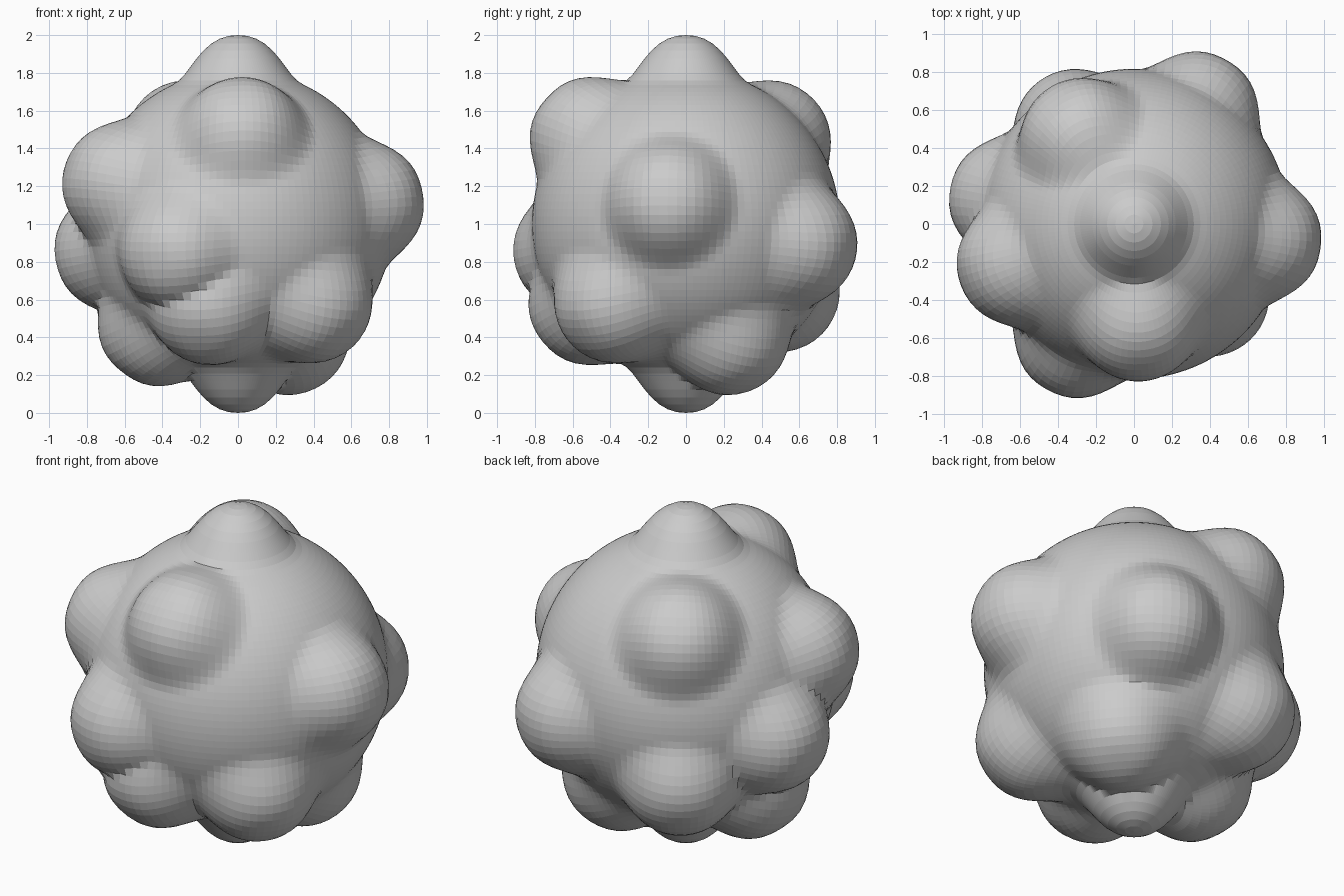
import bpy, bmesh, math
from mathutils import Vector

if "Cube" in bpy.data.objects:
    bpy.data.objects.remove(bpy.data.objects["Cube"])

BASE = 0.815               # radius of the plain ball

# bump directions: azimuth, elevation in degrees
POLES = [(0, 90), (0, -90)]
SIDES = [
    (272.5, 42), (121.5, 40), (199, 18.5),
    (353, 9.5), (60.5, -9), (168.5, -12), (243, -12),
    (122, -31.5), (254, -38.5), (316, -37.5),
    (181, -52), (40, -59),
]


def direction(az, el):
    a, e = math.radians(az), math.radians(el)
    return Vector((math.cos(e) * math.cos(a), math.cos(e) * math.sin(a), math.sin(e)))


# each bump: direction, height, angular radius, flatness of its top
bumps = [(direction(*b), 0.185, math.radians(25), 1.15) for b in POLES]
bumps += [(direction(*b), 0.18, math.radians(28.5), 1.35) for b in SIDES]


def radius(d):
    best = 0
    for c, height, width, flat in bumps:
        t = math.acos(max(-1, min(1, d.dot(c)))) / width
        if t < 1:
            best = max(best, height * (0.5 + 0.5 * math.cos(math.pi * t ** flat)))
    return BASE + best


# ball pushed outward into rounded bumps
bm = bmesh.new()
bmesh.ops.create_uvsphere(bm, u_segments=128, v_segments=64, radius=1)
for v in bm.verts:
    d = v.co.normalized()
    v.co = d * radius(d) + Vector((0, 0, 1))
mesh = bpy.data.meshes.new("bumpy_ball")
bm.to_mesh(mesh)
bm.free()
ball = bpy.data.objects.new("bumpy_ball", mesh)
bpy.context.collection.objects.link(ball)
